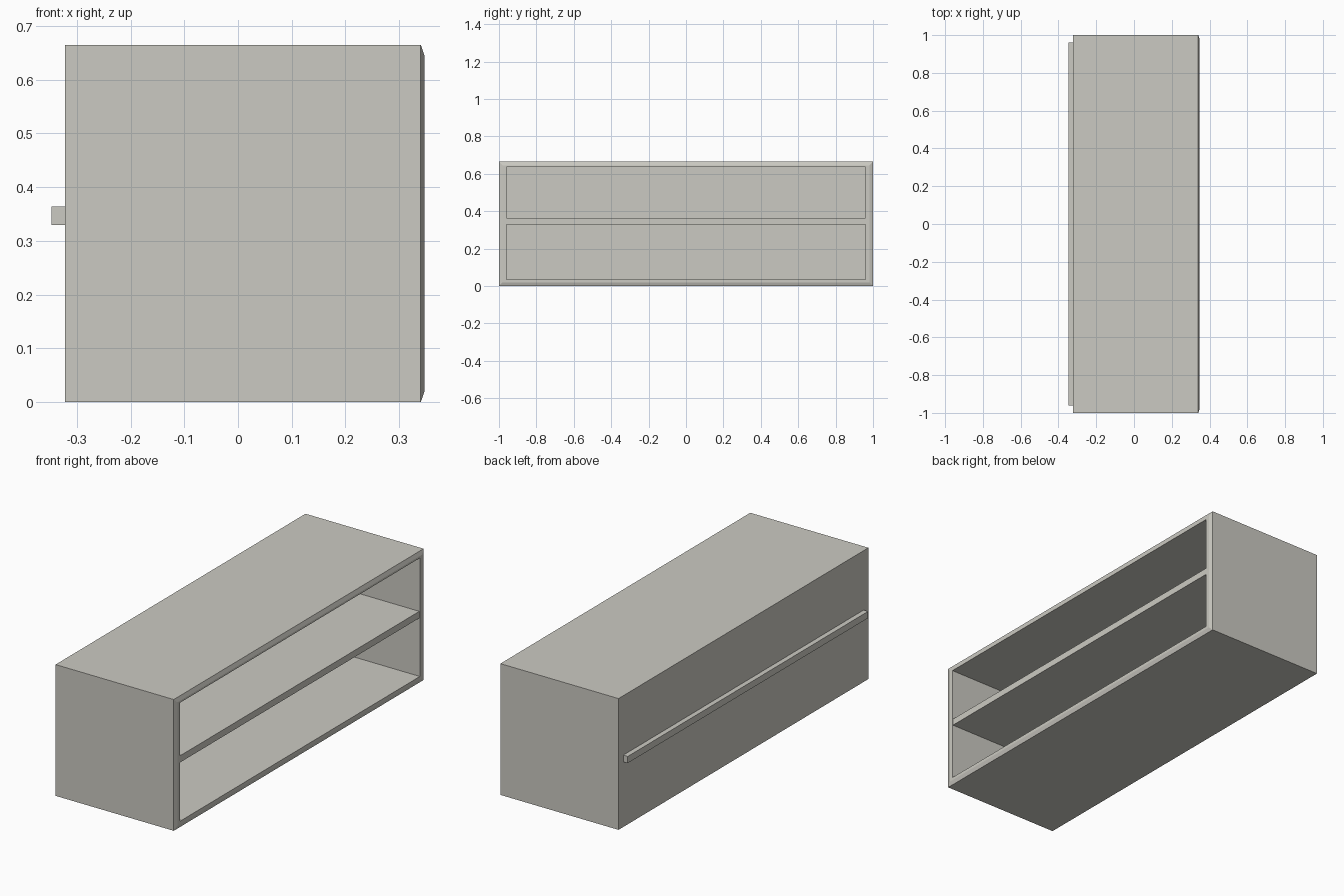
import bpy, bmesh

if "Cube" in bpy.data.objects:
    bpy.data.objects.remove(bpy.data.objects["Cube"])

# Single warm grey for the whole cabinet
grey = bpy.data.materials.new("warm grey")
grey.diffuse_color = (0.60, 0.59, 0.54, 1)
grey.use_nodes = True
grey.node_tree.nodes["Principled BSDF"].inputs["Base Color"].default_value = grey.diffuse_color


def ring_solid(name, rings):
    """Skin rectangles (x, y_half, z_low, z_high) in order and cap both ends."""
    bm = bmesh.new()
    loops = [[bm.verts.new((x, y, z)) for y, z in
              ((-h, z0), (h, z0), (h, z1), (-h, z1))]
             for x, h, z0, z1 in rings]
    for a, b in zip(loops, loops[1:]):
        for i in range(4):
            j = (i + 1) % 4
            bm.faces.new((a[i], a[j], b[j], b[i]))
    bm.faces.new(loops[0])
    bm.faces.new(loops[-1])
    bmesh.ops.recalc_face_normals(bm, faces=bm.faces)
    mesh = bpy.data.meshes.new(name)
    bm.to_mesh(mesh)
    bm.free()
    mesh.materials.append(grey)
    obj = bpy.data.objects.new(name, mesh)
    bpy.context.collection.objects.link(obj)
    return obj


# Hollow case: back, outer walls, chamfered front rim, inner walls, inner back
ring_solid("cabinet_case", [
    (-0.322, 1.00, 0.000, 0.665),
    (0.340, 1.00, 0.000, 0.665),
    (0.347, 0.98, 0.020, 0.645),
    (0.347, 0.96, 0.035, 0.635),
    (-0.297, 0.96, 0.035, 0.635),
])

# Middle shelf, its rear edge passing through the back as a rail
ring_solid("middle_shelf", [
    (-0.347, 0.962, 0.33, 0.364),
    (0.344, 0.962, 0.33, 0.364),
])
